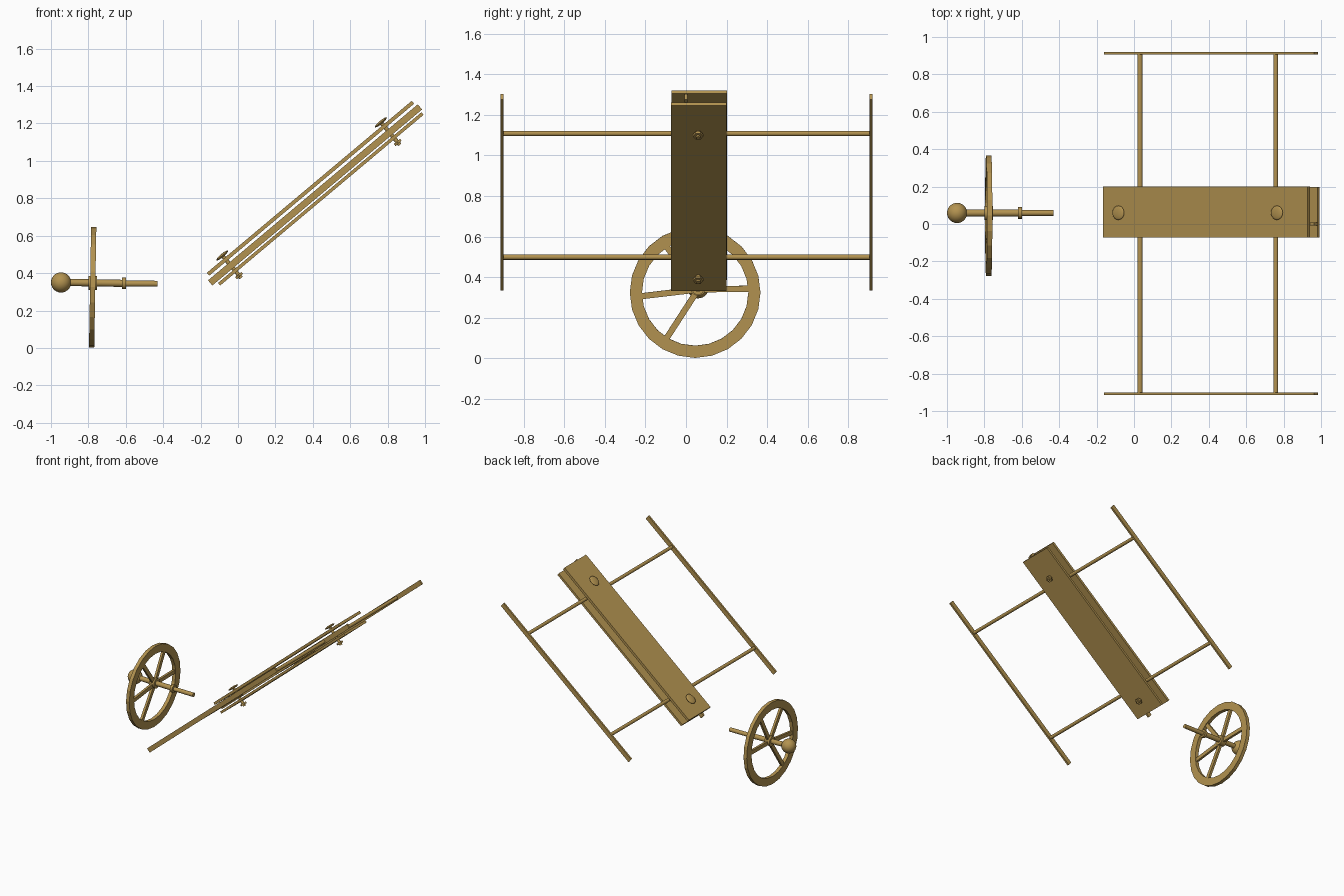
import bpy, bmesh, math
from mathutils import Matrix, Vector

if "Cube" in bpy.data.objects:
    bpy.data.objects.remove(bpy.data.objects["Cube"])

wood = bpy.data.materials.new("wood")
wood.diffuse_color = (0.45, 0.29, 0.08, 1)
wood.use_nodes = True
wood.node_tree.nodes["Principled BSDF"].inputs["Base Color"].default_value = wood.diffuse_color

# local frame of the inclined ladder: x along the slope, z normal to it
SLOPE = Matrix.Translation((0.412, 0, 0.818)) @ Matrix.Rotation(math.radians(-40), 4, 'Y')
# wheel frame: z along the axle (world +x), slightly tilted
WHEEL = (Matrix.Translation((-0.777, 0.045, 0.325)) @ Matrix.Rotation(math.radians(1), 4, 'Y')
         @ Matrix(((0, 0, 1, 0), (1, 0, 0, 0), (0, 1, 0, 0), (0, 0, 0, 1))))


def finish(name, bm, matrix=Matrix(), smooth=False):
    bmesh.ops.recalc_face_normals(bm, faces=bm.faces)
    bm.transform(matrix)
    me = bpy.data.meshes.new(name)
    bm.to_mesh(me)
    bm.free()
    me.materials.append(wood)
    ob = bpy.data.objects.new(name, me)
    bpy.context.collection.objects.link(ob)
    if smooth:
        bpy.context.view_layer.objects.active = ob
        ob.select_set(True)
        bpy.ops.object.shade_smooth_by_angle(angle=math.radians(40))
        ob.select_set(False)
    return ob


def box(name, size, loc, matrix=Matrix()):
    bm = bmesh.new()
    bmesh.ops.create_cube(bm, size=1, matrix=Matrix.Translation(loc) @ Matrix.Diagonal((*size, 1)))
    return finish(name, bm, matrix)


def rod(name, a, b, r, matrix=Matrix(), sides=16):
    a, b = Vector(a), Vector(b)
    d = b - a
    bm = bmesh.new()
    bmesh.ops.create_cone(bm, cap_ends=True, segments=sides, radius1=r, radius2=r, depth=d.length,
                          matrix=Matrix.Translation((a + b) / 2) @ d.to_track_quat('Z', 'Y').to_matrix().to_4x4())
    return finish(name, bm, matrix, sides > 8)


# three long rails
for name, y in (("near_rail", -0.907), ("middle_rail", 0), ("far_rail", 0.912)):
    box(name, (1.464, 0.014, 0.036), (0, y, 0), SLOPE)

# two cross rungs
for name, u in (("lower_rung", -0.496), ("upper_rung", 0.452)):
    rod(name, (u, -0.913, 0), (u, 0.918, 0), 0.013, SLOPE)

# planks clamped above and below the rails
box("top_plank", (1.43, 0.272, 0.02), (0.004, 0.065, 0.043), SLOPE)
box("bottom_plank", (1.42, 0.272, 0.018), (0.01, 0.063, -0.036), SLOPE)

# through bolts with domed heads and nuts
for name, u in (("lower_bolt", -0.588), ("upper_bolt", 0.519)):
    rod(name + "_shank", (u, 0.06, -0.086), (u, 0.06, 0.07), 0.011, SLOPE)
    rod(name + "_nut", (u, 0.06, -0.076), (u, 0.06, -0.062), 0.025, SLOPE, 6)
    bm = bmesh.new()
    bmesh.ops.create_uvsphere(bm, u_segments=20, v_segments=10, radius=1,
                              matrix=Matrix.Translation((u, 0.06, 0.071)) @ Matrix.Diagonal((0.041, 0.038, 0.009, 1)))
    finish(name + "_head", bm, SLOPE, True)

# wheel rim: rectangular section swept round
bm = bmesh.new()
N = 24
section = ((0.262, -0.014), (0.322, -0.014), (0.322, 0.014), (0.262, 0.014))
rings = [[bm.verts.new((r * math.cos(a), r * math.sin(a), z)) for r, z in section]
         for a in (i * math.tau / N for i in range(N))]
for i in range(N):
    p, q = rings[i], rings[(i + 1) % N]
    for j in range(4):
        k = (j + 1) % 4
        bm.faces.new((p[j], p[k], q[k], q[j]))
finish("wheel_rim", bm, WHEEL)

# spokes run from the hub to the rim
hub = Vector((0.015, 0.015, 0))
for i, ang in enumerate((4, 62, 122, 184, 238)):
    tip = Vector((math.cos(math.radians(ang)), math.sin(math.radians(ang)), 0)) * 0.272
    d = tip - hub
    turn = Matrix.Translation(hub) @ Matrix.Rotation(math.atan2(d.y, d.x), 4, 'Z')
    box("spoke_%d" % (i + 1), (d.length, 0.03, 0.018), (d.length / 2, 0, 0), WHEEL @ turn)

# axle with hub and collar
rod("axle", (-0.43, 0.059, 0.343), (-0.62, 0.059, 0.344), 0.016)
rod("axle_sleeve", (-0.60, 0.059, 0.345), (-0.92, 0.059, 0.350), 0.019)
rod("axle_collar", (-0.60, 0.059, 0.345), (-0.62, 0.059, 0.345), 0.031)
rod("wheel_hub", (-0.755, 0.059, 0.347), (-0.80, 0.059, 0.347), 0.038)

# ball at the end of the axle
bm = bmesh.new()
bmesh.ops.create_uvsphere(bm, u_segments=24, v_segments=14, radius=0.054,
                          matrix=Matrix.Translation((-0.946, 0.059, 0.35)))
finish("axle_ball", bm, smooth=True)
